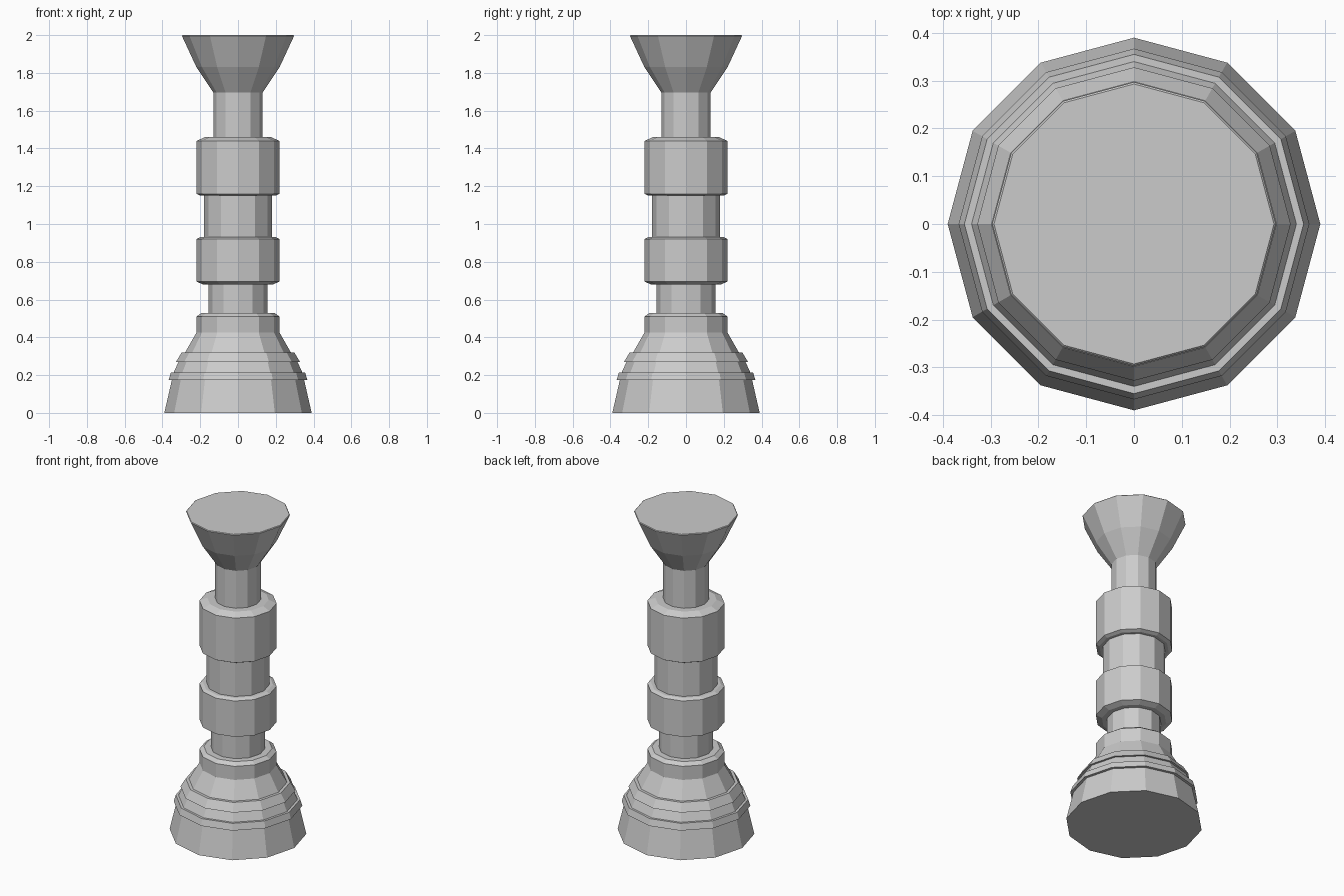
import bpy, bmesh
from math import cos, sin, pi

if "Cube" in bpy.data.objects:
    bpy.data.objects.remove(bpy.data.objects["Cube"])

SIDES = 12


def lathe(name, profile, cap_bottom=False, cap_top=False):
    """Revolve (radius, height) points into a flat-shaded 12-sided part."""
    bm = bmesh.new()
    rings = [[bm.verts.new((r * cos(2 * pi * i / SIDES), r * sin(2 * pi * i / SIDES), z))
              for i in range(SIDES)] for r, z in profile]
    for low, high in zip(rings, rings[1:]):
        for i in range(SIDES):
            j = (i + 1) % SIDES
            bm.faces.new((low[i], low[j], high[j], high[i]))
    if cap_bottom:
        bm.faces.new(rings[0][::-1])
    if cap_top:
        bm.faces.new(rings[-1])
    mesh = bpy.data.meshes.new(name)
    bm.to_mesh(mesh)
    bm.free()
    obj = bpy.data.objects.new(name, mesh)
    bpy.context.collection.objects.link(obj)
    return obj


# Flared foot with two raised bands and a shoulder
lathe("base", [(0.39, 0), (0.35, 0.175), (0.367, 0.175), (0.355, 0.215),
               (0.34, 0.215), (0.315, 0.27), (0.328, 0.27), (0.298, 0.32),
               (0.28, 0.32), (0.22, 0.425), (0.22, 0.51), (0.195, 0.528),
               (0.155, 0.528)], cap_bottom=True)

# Lower neck
lathe("lower_neck", [(0.155, 0.528), (0.155, 0.68)])

# Lower collar
lathe("lower_collar", [(0.155, 0.68), (0.185, 0.68), (0.22, 0.695),
                       (0.22, 0.92), (0.20, 0.93), (0.18, 0.93)])

# Middle shaft
lathe("middle_shaft", [(0.18, 0.93), (0.18, 1.15)])

# Upper collar
lathe("upper_collar", [(0.18, 1.15), (0.20, 1.15), (0.22, 1.16),
                       (0.22, 1.44), (0.175, 1.46), (0.13, 1.46)])

# Upper neck
lathe("upper_neck", [(0.13, 1.46), (0.13, 1.695)])

# Flared capital with a flat top
lathe("capital", [(0.13, 1.695), (0.22, 1.83), (0.297, 1.996), (0.293, 2.0)],
      cap_top=True)
